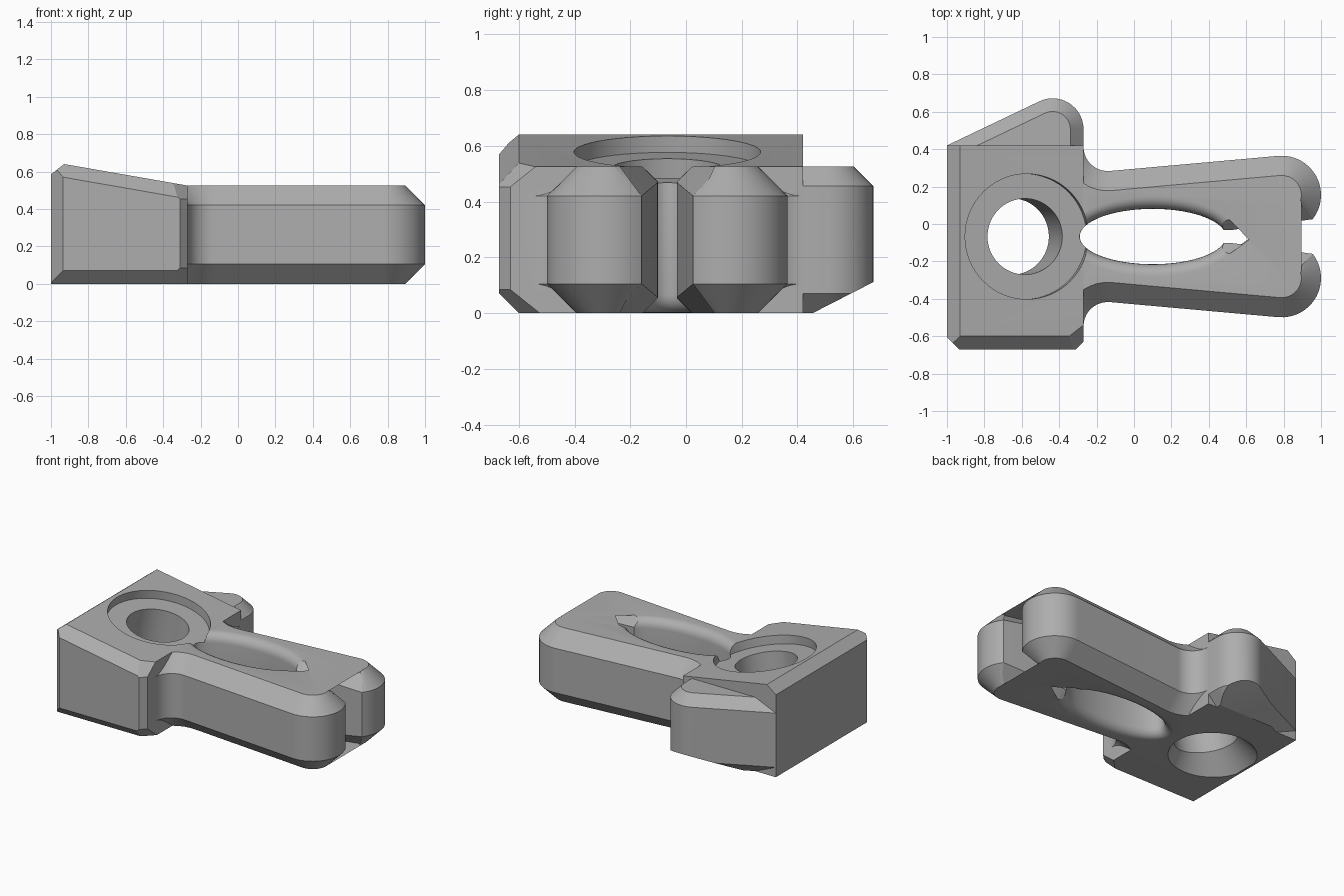
import bpy, bmesh, math
from mathutils import Vector, Matrix

if "Cube" in bpy.data.objects:
    bpy.data.objects.remove(bpy.data.objects["Cube"], do_unlink=True)

YC = -0.067            # symmetry line of the fork and bore
H = 0.525              # fork and tab height
TOP = Vector((0.115, 0, 0.66)).normalized()   # normal of the sloping block top

grey = bpy.data.materials.new("plain grey")
grey.use_nodes = True
colour = (0.42, 0.42, 0.42, 1)
grey.diffuse_color = colour
grey.node_tree.nodes["Principled BSDF"].inputs["Base Color"].default_value = colour


def finish(bm, name):
    """Make all normals point outwards and turn the mesh into an object."""
    bm.normal_update()
    bmesh.ops.recalc_face_normals(bm, faces=bm.faces[:])
    if bm.calc_volume(signed=True) < 0:
        bmesh.ops.reverse_faces(bm, faces=bm.faces[:])
    me = bpy.data.meshes.new(name)
    bm.to_mesh(me)
    bm.free()
    me.materials.append(grey)
    ob = bpy.data.objects.new(name, me)
    bpy.context.scene.collection.objects.link(ob)
    return ob


def skin(bm, rings):
    """Join a stack of equal-sized rings and cap both ends."""
    loops = [[bm.verts.new(p) for p in r] for r in rings]
    for a, b in zip(loops, loops[1:]):
        for i in range(len(a)):
            j = (i + 1) % len(a)
            bm.faces.new((a[i], a[j], b[j], b[i]))
    bm.faces.new(loops[0][::-1])
    bm.faces.new(loops[-1])
    bm.normal_update()


def cut_plane(bm, co, no):
    """Slice off everything on the normal side and close the cut."""
    geom = bm.verts[:] + bm.edges[:] + bm.faces[:]
    bmesh.ops.bisect_plane(bm, geom=geom, dist=1e-5, plane_co=co,
                           plane_no=Vector(no).normalized(), clear_outer=True)
    bmesh.ops.remove_doubles(bm, verts=bm.verts[:], dist=1e-4)
    bmesh.ops.holes_fill(bm, edges=[e for e in bm.edges if e.is_boundary], sides=0)
    bm.normal_update()


def inset(pts):
    """Move each (x, y, width) point of a counter-clockwise outline inwards."""
    out = []
    for i, (x, y, w) in enumerate(pts):
        p = Vector((x, y))
        a = (p - Vector(pts[i - 1][:2])).normalized()
        b = (Vector(pts[(i + 1) % len(pts)][:2]) - p).normalized()
        na, nb = Vector((-a.y, a.x)), Vector((-b.y, b.x))
        out.append(p + (na + nb) * (w / (1 + na.dot(nb))))
    return out


def chamfered(bm, pts):
    """Prism of height H with chamfered top and bottom rims."""
    small = inset(pts)
    skin(bm, [[(p.x, p.y, 0) for p in small],
              [(x, y, w) for x, y, w in pts],
              [(x, y, H - w) for x, y, w in pts],
              [(p.x, p.y, H) for p in small]])


def arc(cx, cy, r, a0, a1, n):
    angles = [math.radians(a0 + (a1 - a0) * i / n) for i in range(n + 1)]
    return [(cx + r * math.cos(a), cy + r * math.sin(a)) for a in angles]


def volume(ob):
    bm = bmesh.new()
    bm.from_object(ob, bpy.context.evaluated_depsgraph_get())
    v = bm.calc_volume()
    bm.free()
    return v


def combine(target, tool, operation):
    """Boolean the tool into the target with the first solver that gives a sound solid."""
    before = volume(target)
    mod = target.modifiers.new("combine", "BOOLEAN")
    mod.operation, mod.object = operation, tool
    for solver in ("EXACT", "MANIFOLD", "FLOAT"):
        mod.solver = solver
        bpy.context.view_layer.update()
        if 0.5 * before < volume(target) < 3 * before:
            break
    bpy.ops.object.select_all(action="DESELECT")
    bpy.context.view_layer.objects.active = target
    target.select_set(True)
    bpy.ops.object.modifier_apply(modifier=mod.name)
    bpy.data.objects.remove(tool, do_unlink=True)


# Block: side profile swept along y, then chamfered at the front
bm = bmesh.new()
side = [(-1, 0), (-0.27, 0), (-0.27, 0.525), (-0.93, 0.64), (-1, 0.585)]
skin(bm, [[(x, y, z) for x, z in side] for y in (-0.67, 0.42)])
for co, no in [((0, -0.60, 0), (0, -1, -1)),
               ((-0.93, -0.60, 0.64), TOP + Vector((0, -1, 0))),
               ((-1, -0.605, 0), (-1, -1, 0)),
               ((-0.31, -0.67, 0), (1, -1, 0)),
               ((-0.345, -0.60, 0.537), (1, -1, 1.25)),
               ((-0.345, -0.60, 0), (1, -1, -1.25))]:
    cut_plane(bm, co, no)
body = finish(bm, "clip_body")

# Rounded tab at the back, with a sloping underside
bm = bmesh.new()
outline = [(-0.9, 0.2), (-0.27, 0.2)] + arc(-0.435, 0.507, 0.165, 0, 116, 14) + [(-1, 0.42)]
chamfered(bm, [(x, y, 0.07) for x, y in outline])
cut_plane(bm, (0, 0.455, 0), (0, 0.11, -0.215))
combine(body, finish(bm, "back_tab"), "UNION")

# Fork: half outline from the root fillet round the arm tip to the slot, mirrored
half = [(-0.5, 0.48, 0.105)]
half += [(x, y, 0.105) for x, y in arc(-0.14, 0.48, 0.13, 180, 275, 10)]
half += [(x, y, 0.105) for x, y in arc(0.79, 0.222, 0.21, 95, -38, 16)]
half += [(0.53, 0.036, 0.058), (0.50, 0.034, 0.055), (0.40, 0.034, 0.05)]
fork = half + [(x, -y, w) for x, y, w in reversed(half)]
bm = bmesh.new()
chamfered(bm, [(x, y + YC, w) for x, y, w in reversed(fork)])
combine(body, finish(bm, "fork_arms"), "UNION")

# Oval slot with softly rounded rims
bm = bmesh.new()
R = 0.065
steps = [math.radians(15 * i) for i in range(7)]
low = [(R * (1 - math.sin(a)), R * (1 - math.cos(a))) for a in steps]
levels = [(R, -0.1)] + low + [(f, H - z) for f, z in reversed(low)] + [(R, 0.8)]
rings = []
for flare, z in levels:
    rings.append([(0.10 + (0.39 + flare) * math.cos(t), YC + (0.148 + flare) * math.sin(t), z)
                  for t in (math.tau * i / 64 for i in range(64))])
skin(bm, rings)
combine(body, finish(bm, "slot_cutter"), "DIFFERENCE")

# Bore square to the sloping top: wide recess, through hole, flared bottom
centre = Vector((-0.573, YC, 0.578))
tilt = Matrix.Translation(centre) @ Vector((0, 0, 1)).rotation_difference(TOP).to_matrix().to_4x4()
bm = bmesh.new()
profile = [(0.32, -0.64), (0.205, -0.49), (0.203, -0.06), (0.335, -0.06), (0.335, 0.2)]
skin(bm, [[tilt @ Vector((r * math.cos(t), r * math.sin(t), z))
           for t in (math.tau * i / 64 for i in range(64))] for r, z in profile])
combine(body, finish(bm, "bore_cutter"), "DIFFERENCE")

# Smooth the rounded walls, keep the chamfers crisp
bpy.ops.object.select_all(action="DESELECT")
bpy.context.view_layer.objects.active = body
body.select_set(True)
bpy.ops.object.shade_smooth_by_angle(angle=math.radians(25))
